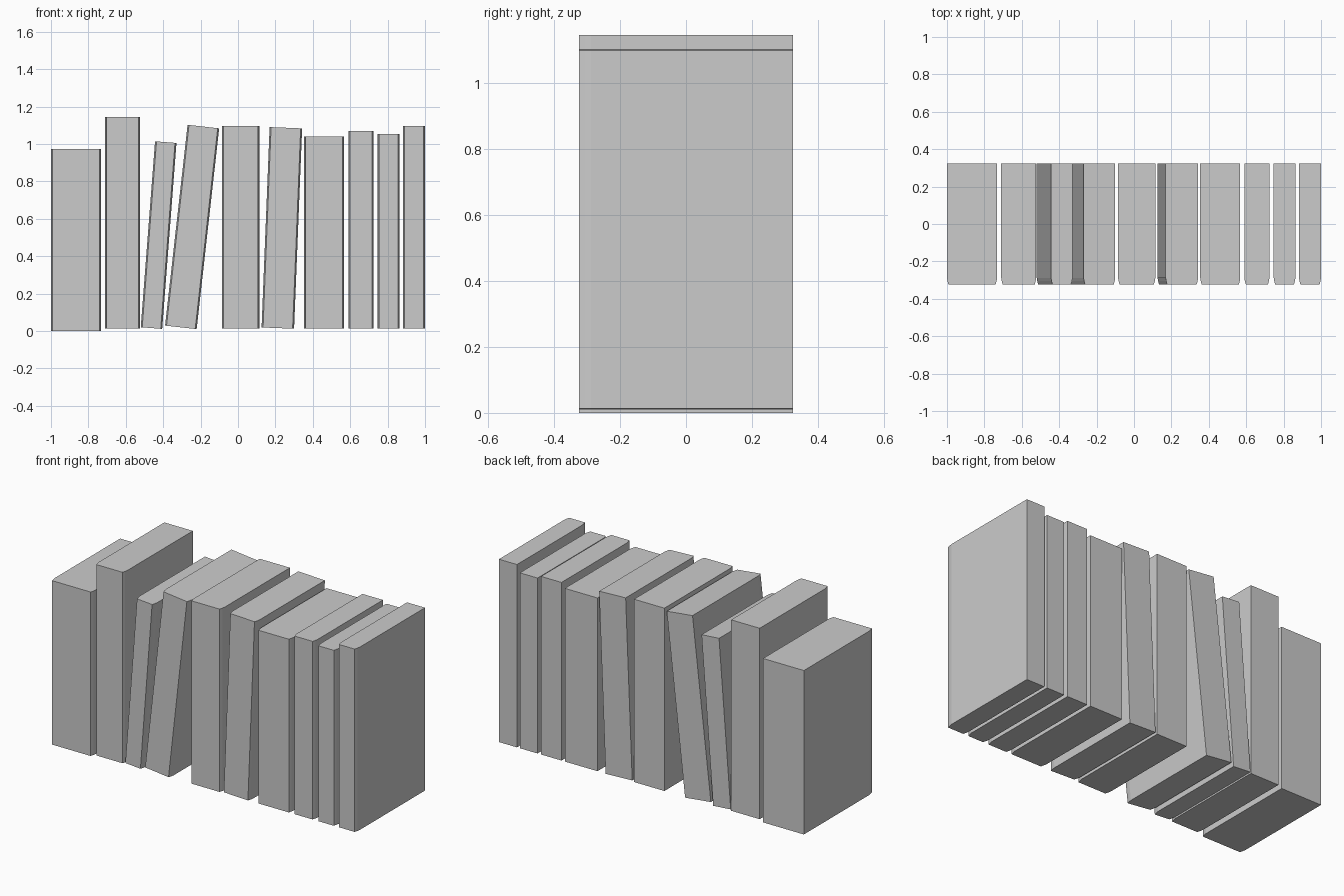
import bpy, bmesh
from math import radians

if "Cube" in bpy.data.objects:
    bpy.data.objects.remove(bpy.data.objects["Cube"])

BACK, FRONT = 0.324, -0.324   # page edge and spine planes


def book(name, x, z, width, height, lean=0.0):
    """Book standing on its lower left edge at (x, z), leaning towards +x."""
    # Footprint: square at the back, slightly narrowed towards the spine
    half = [(0, BACK), (0, -0.288), (0.003, -0.306), (0.008, FRONT)]
    outline = half + [(width - px, py) for px, py in reversed(half)]
    bm = bmesh.new()
    base = bm.faces.new([bm.verts.new((px, py, 0)) for px, py in outline])
    top = bmesh.ops.extrude_face_region(bm, geom=[base])["geom"]
    bmesh.ops.translate(bm, vec=(0, 0, height),
                        verts=[v for v in top if isinstance(v, bmesh.types.BMVert)])
    bmesh.ops.recalc_face_normals(bm, faces=bm.faces)
    mesh = bpy.data.meshes.new(name)
    bm.to_mesh(mesh)
    bm.free()
    ob = bpy.data.objects.new(name, mesh)
    ob.location = (x, 0, z)
    ob.rotation_euler.y = radians(lean)
    bpy.context.collection.objects.link(ob)


# Row of books, left to right: x, z, width, height, lean in degrees
books = [
    (-1.000, 0.000, 0.268, 0.972, 0),
    (-0.710, 0.013, 0.187, 1.132, 0),
    (-0.520, 0.020, 0.115, 0.997, 4.4),
    (-0.390, 0.029, 0.170, 1.080, 6.4),
    (-0.085, 0.013, 0.199, 1.084, 0),
    (0.126, 0.019, 0.174, 1.072, 2.3),
    (0.354, 0.013, 0.214, 1.027, 0),
    (0.590, 0.013, 0.134, 1.056, 0),
    (0.747, 0.013, 0.116, 1.040, 0),
    (0.882, 0.013, 0.118, 1.084, 0),
]
for i, spec in enumerate(books, 1):
    book(f"book_{i:02d}", *spec)
